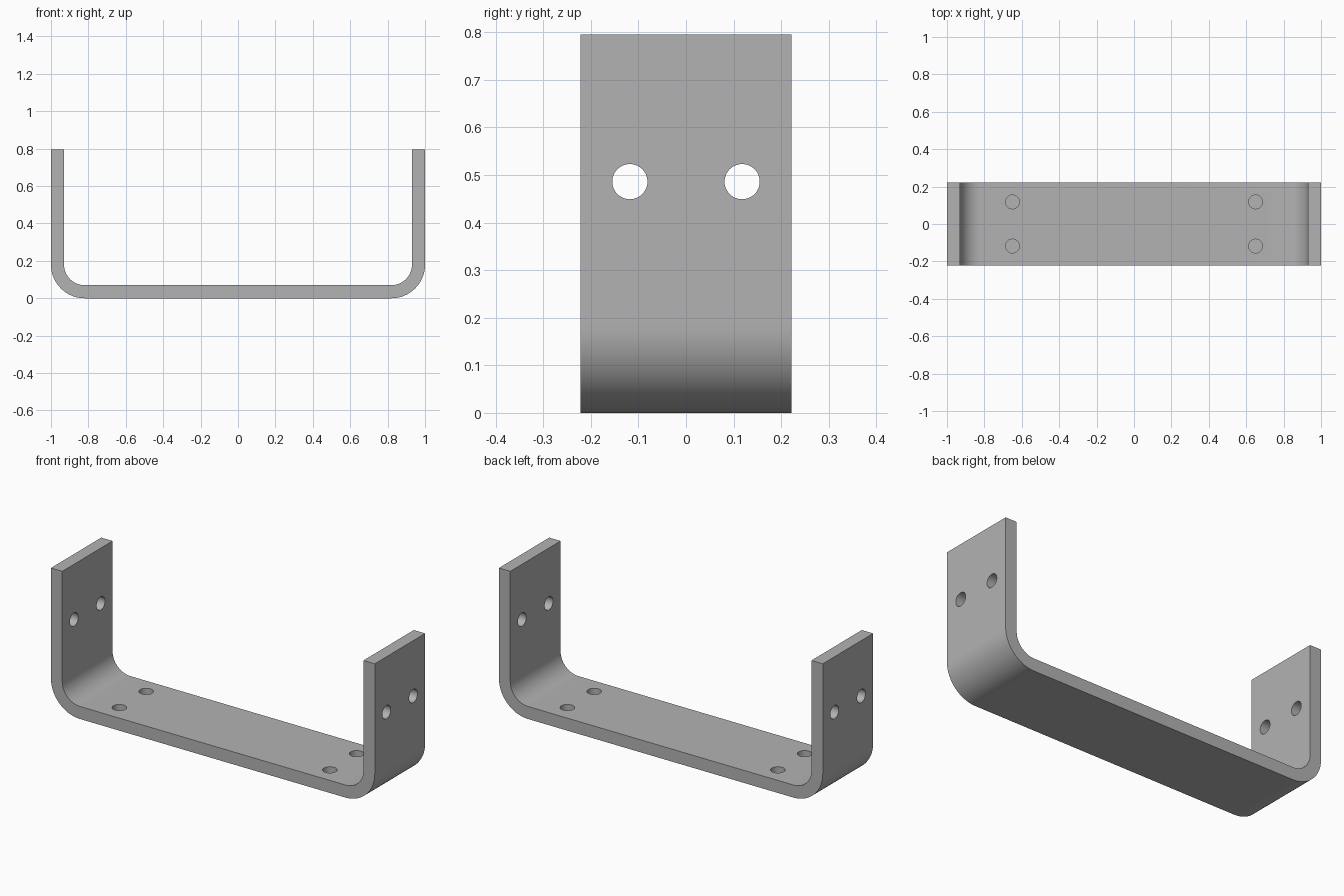
import bpy, bmesh
from math import pi, sin, cos, radians
from mathutils import Matrix, Vector

cube = bpy.data.objects.get("Cube")
if cube:
    bpy.data.objects.remove(cube, do_unlink=True)

HALF_LENGTH, HALF_DEPTH, HEIGHT = 1.0, 0.222, 0.795
THICK, BEND = 0.07, 0.18
HOLE_R, HOLE_Y = 0.037, 0.118
WALL_HOLE_Z, FLOOR_HOLE_X, FLOOR_HOLE_DEPTH = 0.486, 0.65, 0.05
SEGMENTS = 24

steel = bpy.data.materials.new("grey_steel")
steel.use_nodes = True
grey = (0.45, 0.45, 0.45, 1)
steel.diffuse_color = grey
steel.node_tree.nodes["Principled BSDF"].inputs["Base Color"].default_value = grey


def make_object(name, bm):
    bmesh.ops.recalc_face_normals(bm, faces=bm.faces)
    mesh = bpy.data.meshes.new(name)
    bm.to_mesh(mesh)
    bm.free()
    mesh.materials.append(steel)
    obj = bpy.data.objects.new(name, mesh)
    bpy.context.collection.objects.link(obj)
    return obj


def half_outline(inset):
    """Right half of the U, from the arm's top down to the floor bend."""
    centre = HALF_LENGTH - BEND
    radius = BEND - inset
    points = [(HALF_LENGTH - inset, HEIGHT)]
    for i in range(SEGMENTS + 1):
        a = i * pi / 2 / SEGMENTS
        points.append((centre + radius * cos(a), BEND - radius * sin(a)))
    return points


def full_outline(inset):
    right = half_outline(inset)
    return right + [(-x, z) for x, z in reversed(right)]


# Bent strip: U profile extruded through the depth
bm = bmesh.new()
profile = full_outline(0) + full_outline(THICK)[::-1]
face = bm.faces.new([bm.verts.new((x, -HALF_DEPTH, z)) for x, z in profile])
extruded = bmesh.ops.extrude_face_region(bm, geom=[face])
moved = [v for v in extruded["geom"] if isinstance(v, bmesh.types.BMVert)]
bmesh.ops.translate(bm, verts=moved, vec=Vector((0, 2 * HALF_DEPTH, 0)))
bracket = make_object("bracket", bm)

# Screw holes: through the arms, blind in the floor
bm = bmesh.new()


def add_hole(position, depth, rotation=Matrix()):
    bmesh.ops.create_cone(bm, cap_ends=True, segments=48, radius1=HOLE_R,
                          radius2=HOLE_R, depth=depth,
                          matrix=Matrix.Translation(position) @ rotation)


sideways = Matrix.Rotation(pi / 2, 4, "Y")
for sx in (-1, 1):
    for sy in (-1, 1):
        y = sy * HOLE_Y
        add_hole((sx * (HALF_LENGTH - THICK / 2), y, WALL_HOLE_Z), 2 * THICK, sideways)
        add_hole((sx * FLOOR_HOLE_X, y, THICK), 2 * FLOOR_HOLE_DEPTH)
cutter = make_object("hole_cutter", bm)
cutter.hide_render = True

cut = bracket.modifiers.new("holes", "BOOLEAN")
cut.operation = "DIFFERENCE"
cut.solver = "EXACT"
cut.object = cutter

bpy.ops.object.select_all(action="DESELECT")
bracket.select_set(True)
bpy.context.view_layer.objects.active = bracket
bpy.ops.object.modifier_apply(modifier=cut.name)
bpy.data.objects.remove(cutter, do_unlink=True)
bpy.ops.object.shade_smooth_by_angle(angle=radians(30))
